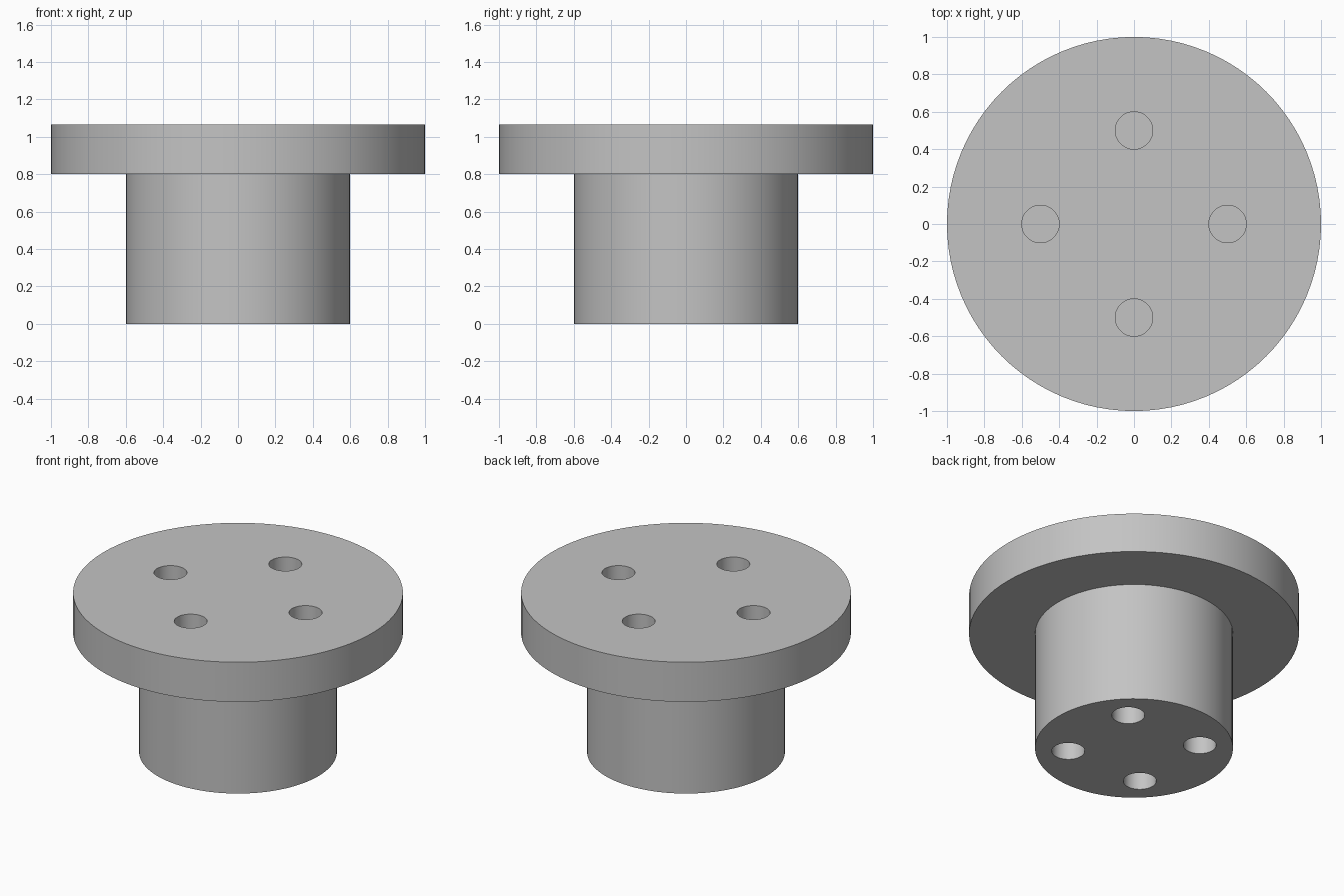
import bpy
import math

SEGMENTS = 96
HOLE_RADIUS = 0.1
FLANGE_BASE = 0.8
FLANGE_TOP = 1.065

if "Cube" in bpy.data.objects:
    bpy.data.objects.remove(bpy.data.objects["Cube"], do_unlink=True)

grey = bpy.data.materials.new("machined grey")
grey.use_nodes = True
colour = (0.55, 0.55, 0.55, 1)
grey.diffuse_color = colour
grey.node_tree.nodes["Principled BSDF"].inputs["Base Color"].default_value = colour


def cylinder(name, radius, bottom, top, x=0, y=0, segments=SEGMENTS):
    bpy.ops.mesh.primitive_cylinder_add(
        vertices=segments, radius=radius, depth=top - bottom,
        location=(x, y, (top + bottom) / 2))
    part = bpy.context.object
    part.name = name
    part.data.materials.append(grey)
    return part


def drill_ring(part, ring_radius, start_angle, bottom, top):
    """Cut four evenly spaced round holes through a part."""
    for i in range(4):
        angle = start_angle + i * math.pi / 2
        cutter = cylinder("hole_cutter", HOLE_RADIUS, bottom, top,
                          ring_radius * math.cos(angle),
                          ring_radius * math.sin(angle), 48)
        cutter.hide_render = True
        cut = part.modifiers.new("hole", "BOOLEAN")
        cut.operation = "DIFFERENCE"
        cut.solver = "EXACT"
        cut.object = cutter
        bpy.context.view_layer.objects.active = part
        bpy.ops.object.modifier_apply(modifier=cut.name)
        bpy.data.objects.remove(cutter, do_unlink=True)
    bpy.ops.object.select_all(action="DESELECT")
    part.select_set(True)
    bpy.context.view_layer.objects.active = part
    bpy.ops.object.shade_smooth_by_angle(angle=math.radians(30))


# Column, with its bolt holes turned halfway between the flange holes
column = cylinder("column", 0.6, 0, FLANGE_BASE)
drill_ring(column, 0.4, math.pi / 4, -0.1, FLANGE_BASE + 0.1)

# Wide flange, its holes closed below by the end of the column
flange = cylinder("flange", 1, FLANGE_BASE, FLANGE_TOP)
drill_ring(flange, 0.5, 0, FLANGE_BASE - 0.1, FLANGE_TOP + 0.1)
